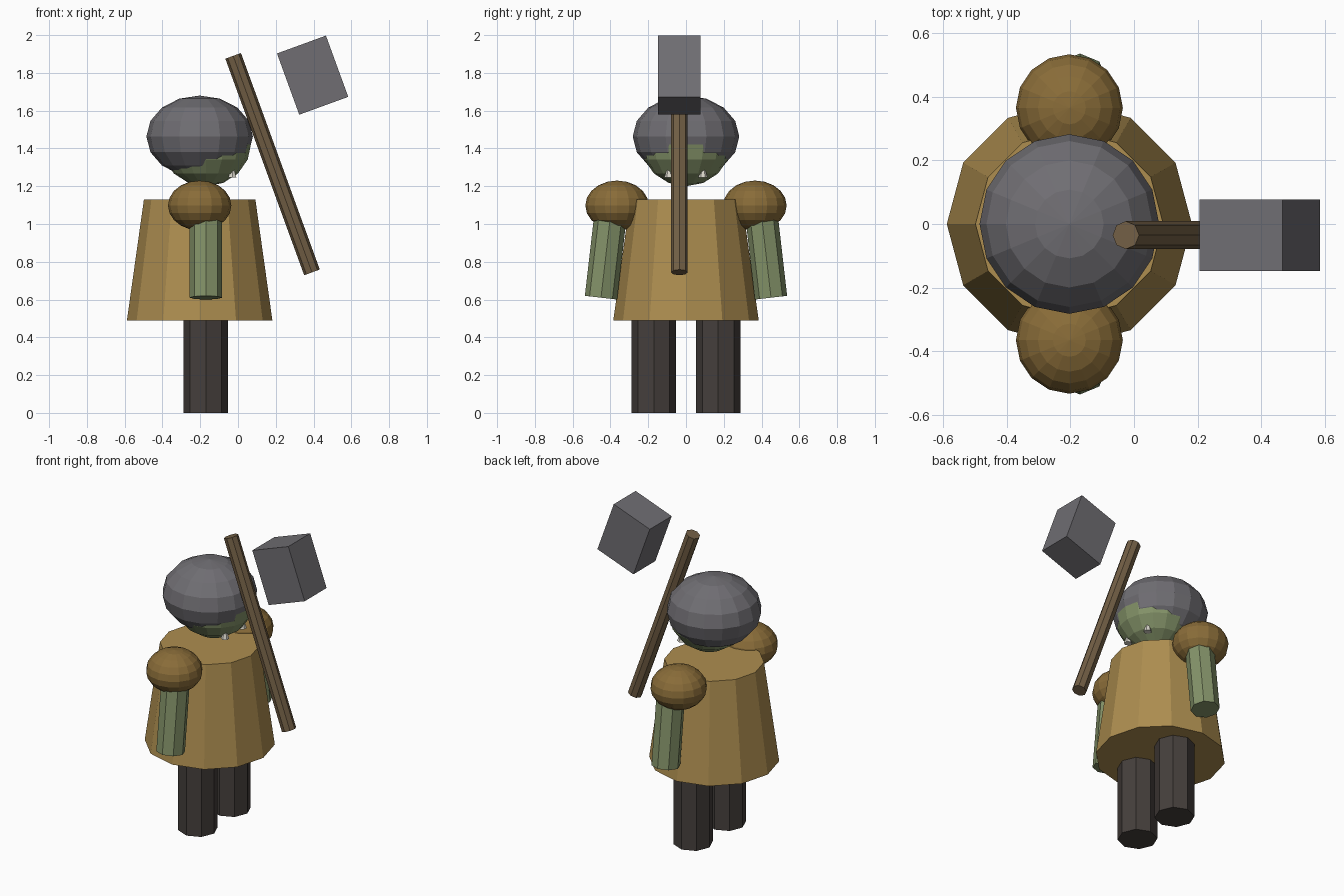
import bpy
from math import radians, sin, cos

if "Cube" in bpy.data.objects:
    bpy.data.objects.remove(bpy.data.objects["Cube"])


def paint(ob, name, color):
    mat = bpy.data.materials.get(name) or bpy.data.materials.new(name)
    mat.diffuse_color = (*color, 1)
    mat.use_nodes = True
    mat.node_tree.nodes["Principled BSDF"].inputs["Base Color"].default_value = mat.diffuse_color
    ob.data.materials.append(mat)


def finish(name, mat):
    ob = bpy.context.object
    ob.name = name
    paint(ob, mat, COLORS[mat])
    return ob


def cone(name, mat, loc, r1, r2, h, sides, rot=(0, 0, 0)):
    bpy.ops.mesh.primitive_cone_add(vertices=sides, radius1=r1, radius2=r2,
                                    depth=h, location=loc, rotation=rot)
    return finish(name, mat)


def ball(name, mat, loc, r, rz, segs, rings):
    bpy.ops.mesh.primitive_uv_sphere_add(segments=segs, ring_count=rings,
                                         radius=1, location=loc)
    bpy.context.object.scale = (r, r, rz)
    return finish(name, mat)


COLORS = {
    "leather": (0.42, 0.27, 0.08),
    "dark_leather": (0.25, 0.15, 0.04),
    "skin": (0.23, 0.29, 0.14),
    "trousers": (0.06, 0.05, 0.045),
    "iron": (0.16, 0.155, 0.17),
    "wood": (0.17, 0.115, 0.06),
    "ivory": (0.7, 0.68, 0.6),
}

# Tunic, head and helmet
cone("tunic", "leather", (-0.203, 0, 0.81), 0.385, 0.295, 0.64, 12)
ball("head", "skin", (-0.17, 0, 1.43), 0.24, 0.23, 16, 8)
ball("helmet", "iron", (-0.203, 0, 1.463), 0.282, 0.217, 16, 8)

# Paired limbs, shoulder pads and tusks
TILT = 0.115
for side, s in (("right", -1), ("left", 1)):
    cone(side + "_leg", "trousers", (-0.17, s * 0.17, 0.25), 0.118, 0.118, 0.5, 8)
    ball(side + "_shoulder_pad", "dark_leather", (-0.203, s * 0.365, 1.098), 0.168, 0.132, 16, 10)
    arm = 0.46
    cone(side + "_arm", "skin",
         (-0.17, s * (0.45 - sin(TILT) * arm / 2), 0.61 + cos(TILT) * arm / 2),
         0.086, 0.086, arm, 8, (s * TILT, 0, 0))
    cone(side + "_tusk", "ivory", (-0.03, s * 0.09, 1.285), 0.025, 0, 0.08, 6)

# Hammer
LEAN = radians(-20)
cone("hammer_handle", "wood", (0.183, -0.035, 1.317), 0.044, 0.044, 1.22, 8, (0, LEAN, 0))
bpy.ops.mesh.primitive_cube_add(size=1, location=(0.395, -0.035, 1.788), rotation=(0, LEAN, 0))
bpy.context.object.scale = (0.276, 0.225, 0.345)
finish("hammer_head", "iron")
